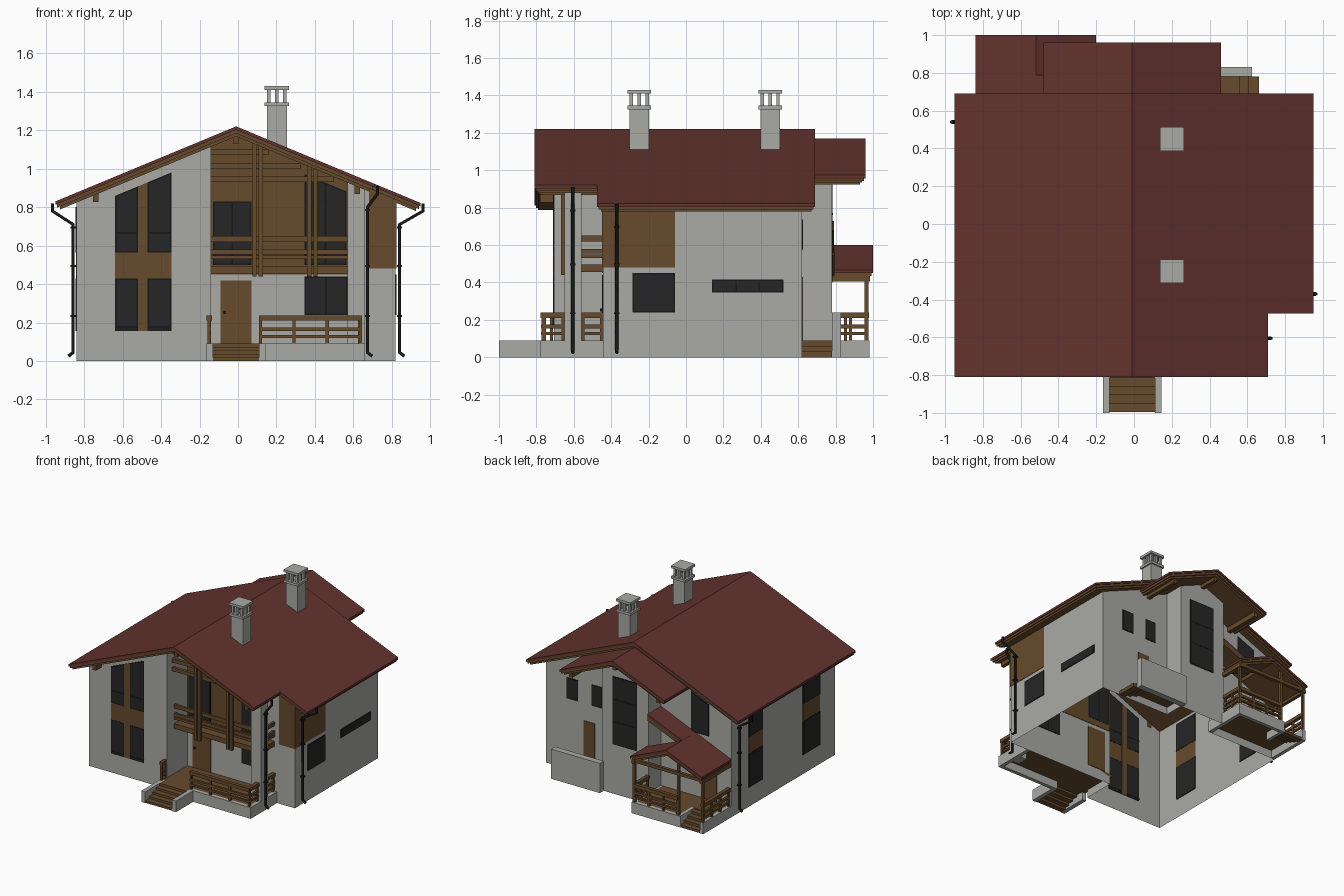
import bpy, bmesh
from mathutils import Vector

if "Cube" in bpy.data.objects:
    bpy.data.objects.remove(bpy.data.objects["Cube"])


def mat(name, r, g, b):
    m = bpy.data.materials.new(name)
    m.diffuse_color = (r, g, b, 1)
    m.use_nodes = True
    m.node_tree.nodes["Principled BSDF"].inputs["Base Color"].default_value = m.diffuse_color
    return m


GREY = mat("grey_plaster", .40, .40, .38)
WOOD = mat("brown_wood", .135, .069, .026)
RED = mat("red_roof", .125, .033, .028)
BLACK = mat("black_metal", .009, .009, .009)
GLASS = mat("dark_glass", .019, .019, .019)


def finish(name, bm, m):
    bmesh.ops.recalc_face_normals(bm, faces=bm.faces)
    me = bpy.data.meshes.new(name)
    bm.to_mesh(me)
    bm.free()
    me.materials.append(m)
    ob = bpy.data.objects.new(name, me)
    bpy.context.collection.objects.link(ob)
    return ob


def prism(name, axis, pts, a, b, m):
    """Extrude a 2D outline (u, z) along x or y from a to b."""
    def put(u, z, d):
        return (u, d, z) if axis == 'y' else (d, u, z)
    bm = bmesh.new()
    f = bm.faces.new([bm.verts.new(put(u, z, a)) for u, z in pts])
    r = bmesh.ops.extrude_face_region(bm, geom=[f])
    step = Vector(put(0, 0, b - a))
    for v in r['geom']:
        if isinstance(v, bmesh.types.BMVert):
            v.co += step
    return finish(name, bm, m)


def box(name, x0, x1, y0, y1, z0, z1, m):
    return prism(name, 'y', [(x0, z0), (x1, z0), (x1, z1), (x0, z1)], y0, y1, m)


def roof_z(x, ridge=1.22, xr=-.01):
    return ridge - .415 * abs(x - xr)


def plate(name, axis, at, u0, u1, z0, z1, m, t=.003):
    """Thin panel on a wall; z1 may be a function of the position."""
    top = z1 if callable(z1) else (lambda u: z1)
    pts = [(u0, z0), (u1, z0), (u1, top(u1)), (u0, top(u0))]
    return prism(name, axis, pts, at - t, at + t, m)


def window(name, axis, at, u0, u1, z0, z1, panes=1, bars=()):
    plate(name + "_frame", axis, at, u0, u1, z0, z1, BLACK, .0038)
    e = .008
    inner = (lambda u: z1(u) - e) if callable(z1) else z1 - e
    w = (u1 - u0 - e) / panes
    for i in range(panes):
        a = u0 + e + i * w
        plate(name + "_glass", axis, at, a, a + w - e, z0 + e, inner, GLASS, .0044)
    for z in bars:
        plate(name + "_bar", axis, at, u0, u1, z, z + .012, BLACK, .0048)


# house shell, open below
outline = [(-.84, -.706), (-.14, -.706), (-.14, -.445), (-.01, -.445), (.82, -.445), (.82, .62),
           (.2, .62), (.2, .78), (-.01, .78), (-.21, .78), (-.21, .62), (-.84, .62)]
bm = bmesh.new()
low = [bm.verts.new((x, y, 0)) for x, y in outline]
high = [bm.verts.new((x, y, roof_z(x) - (.09 if y > .7 else .04))) for x, y in outline]
n = len(outline)
for i in range(n):
    j = (i + 1) % n
    bm.faces.new([low[i], low[j], high[j], high[i]])
finish("house_walls", bm, GREY)


# roofs: red covering over a slightly inset brown soffit layer
def roof_side(name, xr, xe, zr, y0, y1, back_in=.02, front_in=.02):
    s = 1 if xe > xr else -1
    def z(x):
        return zr - .415 * abs(x - xr)
    for part, m, a, b, ins in (("covering", RED, 0, .018, 0), ("boards", WOOD, .018, .036, .01),
                               ("soffit", WOOD, .036, .052, .025)):
        x = xe - s * ins
        k = ins / .025
        prism(f"{name}_{part}", 'y', [(xr, zr - a), (x, z(x) - a), (x, z(x) - b), (xr, zr - b)],
              y0 + front_in * k, y1 - back_in * k, m)


roof_side("main_roof_left", -.01, -.95, 1.22, -.81, .69)
roof_side("main_roof_front_right", -.01, .71, 1.22, -.81, -.475, 0)
roof_side("main_roof_right", -.01, .95, 1.22, -.475, .69)
roof_side("bay_roof_left", -.01, -.48, 1.17, .6, .96, .02, 0)
roof_side("bay_roof_right", -.01, .46, 1.17, .6, .96, .02, 0)
roof_side("porch_roof_left", -.52, -.84, .6, .62, 1.0, .02, 0)
roof_side("porch_roof_right", -.52, -.2, .6, .79, 1.0, .02, 0)
roof_side("porch_roof_upper", -.21, -.52, .729, .62, .79, 0, 0)

# purlin ends under the verges
for x in (-.74, -.01, .62):
    box("front_purlin", x - .015, x + .015, -.78, -.44 if x > 0 else -.7,
        roof_z(x) - .09, roof_z(x) - .045, WOOD)
for x in (-.4, -.01, .38):
    box("bay_purlin", x - .015, x + .015, .62, .93, roof_z(x) - .135, roof_z(x) - .095, WOOD)

# chimneys with open caps
for y in (-.25, .45):
    box("chimney_shaft", .15, .255, y - .053, y + .053, 1.0, 1.33, GREY)
    box("chimney_collar", .138, .266, y - .063, y + .063, 1.325, 1.345, GREY)
    for dx in (-.042, 0, .042):
        for dy in (-.042, 0, .042):
            if dx or dy:
                box("chimney_post", .193 + dx, .211 + dx, y + dy - .009, y + dy + .009, 1.345, 1.41, GREY)
    box("chimney_cap", .138, .266, y - .063, y + .063, 1.41, 1.43, GREY)


def window_top(x):
    return roof_z(x) - .1


# front left windows with timber panels
F = -.706
for a, b in ((-.64, -.52), (-.47, -.345)):
    window("front_lower_window", 'y', F, a, b, .155, .43, 1, (.17,))
    window("front_upper_window", 'y', F, a, b, .565, window_top, 1, (.66,))
plate("front_panel", 'y', F, -.64, -.345, .43, .565, WOOD)
plate("front_mullion", 'y', F, -.52, -.47, .155, window_top, WOOD, .0045)

# recessed front wall: siding, windows and door
R = -.445
plate("loggia_siding_left", 'y', R, -.14, -.01, .45, lambda x: roof_z(x) - .045, WOOD)
plate("loggia_siding_right", 'y', R, -.01, .57, .45, lambda x: roof_z(x) - .045, WOOD)
window("loggia_window_left", 'y', R, -.13, .07, .5, .83, 2)
window("loggia_window_right", 'y', R, .345, .565, .5, window_top, 2)
window("terrace_window", 'y', R, .345, .57, .24, .44, 2)
plate("front_door", 'y', R, -.09, .07, .09, .42, WOOD, .0045)
box("door_handle", -.075, -.065, R - .015, R, .245, .26, BLACK)
plate("corner_siding_front", 'y', R, .68, .824, .48, lambda x: roof_z(x) - .045, WOOD)
plate("corner_siding_side", 'x', .82, -.448, -.06, .48, .83, WOOD)

# right side windows
window("side_window", 'x', .82, -.285, -.06, .24, .45)
window("strip_window", 'x', .82, .14, .52, .345, .415, 3)

# left side windows
for a, b in ((.22, .40), (-.51, -.29)):
    window("left_lower_window", 'x', -.84, a, b, .155, .43)
    plate("left_panel", 'x', -.84, a, b, .43, .565, WOOD)
    window("left_upper_window", 'x', -.84, a, b, .565, .8)

# back windows and doors
window("back_slanted_window", 'y', .62, -.64, -.48, .6, window_top)
window("back_small_window", 'y', .62, .53, .63, .57, .74)
window("back_small_window", 'y', .62, .315, .41, .57, .74)
window("bay_window", 'y', .78, -.11, .11, .4, .95, 1, (.58, .76))
plate("back_door", 'y', .62, .38, .48, .09, .43, WOOD, .0045)
plate("porch_door", 'y', .62, -.71, -.59, .09, .42, WOOD, .0045)


# railings along one axis
def bar(name, axis, at, u0, u1, z0, z1, t=.009):
    prism(name, axis, [(u0, z0), (u1, z0), (u1, z1), (u0, z1)], at - t, at + t, WOOD)


def railing(name, axis, at, u0, u1, z, posts):
    bar(name + "_handrail", axis, at, u0, u1, z + .12, z + .148, .014)
    bar(name + "_mid_rail", axis, at, u0, u1, z + .065, z + .085)
    bar(name + "_low_rail", axis, at, u0, u1, z + .03, z + .045)
    for i in range(posts):
        u = u0 + .008 + (u1 - u0 - .016) * i / (posts - 1)
        bar(name + "_post", axis, at, u - .008, u + .008, z, z + .13, .008)


# front terrace: grey kerbs, timber deck, steps between cheeks
box("terrace_deck", -.16, .65, -.77, -.445, .065, .089, WOOD)
box("terrace_kerb_front", .11, .66, -.78, -.75, 0, .09, GREY)
box("terrace_kerb_right", .63, .66, -.78, -.445, 0, .09, GREY)
for x in (-.165, .11):
    box("step_cheek", x, x + .035, -1, -.75, 0, .09, GREY)
for i in range(5):
    y = -.995 + i * .045
    box("front_step", -.13, .11, y, y + .047, i * .017, .018 * (i + 1), WOOD)
railing("terrace_rail_front", 'y', -.765, .11, .645, .09, 4)
railing("terrace_rail_right", 'x', .632, -.765, -.65, .09, 2)
railing("terrace_rail_right", 'x', .632, -.56, -.445, .09, 2)
railing("terrace_rail_left", 'x', -.15, -.77, -.71, .09, 2)

# corner pier and balcony
prism("corner_pier", 'y', [(.57, 0), (.66, 0), (.66, roof_z(.66) - .045), (.57, roof_z(.57) - .045)],
      -.65, -.56, GREY)
box("balcony_floor", -.14, .64, -.62, -.445, .455, .495, WOOD)
for z0, z1 in ((.53, .55), (.555, .58), (.62, .65)):
    bar("balcony_rail_front", 'y', -.61, -.14, .57, z0, z1)
    bar("balcony_rail_side", 'x', .632, -.56, -.445, z0, z1)

# paired timber columns and gable slats
for x in (.075, .36):
    for dx in (0, .032):
        prism("timber_column", 'y', [(x + dx, .44), (x + dx + .022, .44),
              (x + dx + .022, roof_z(x + dx) - .05), (x + dx, roof_z(x + dx) - .05)], -.668, -.645, WOOD)
for z in (.93, 1.0, 1.07):
    bar("gable_slat", 'y', -.632, -.14, (1.17 - z - .03) / .415 - .01, z, z + .03, .012)

# back porch: base, inset steps, railings, posts and beams
box("porch_deck", -.82, -.21, .62, .8, .065, .089, WOOD)
box("porch_deck_back", -.62, -.21, .8, .97, .065, .089, WOOD)
box("porch_kerb_left", -.84, -.81, .62, .98, 0, .09, GREY)
box("porch_kerb_right", -.23, -.2, .62, .98, 0, .09, GREY)
box("porch_kerb_back", -.62, -.2, .95, .98, 0, .09, GREY)
box("porch_kerb_inner", -.635, -.61, .8, .98, 0, .09, GREY)
for i in range(4):
    box("porch_step", -.81, -.635, .93 - i * .045, .977 - i * .045, i * .018, .02 * (i + 1), WOOD)
railing("porch_rail_back", 'y', .965, -.61, -.21, .09, 4)
railing("porch_rail_left", 'x', -.825, .63, .97, .09, 4)
railing("porch_rail_right", 'x', -.215, .79, .97, .09, 3)
for x in (-.825, -.61, -.215):
    box("porch_post", x - .01, x + .01, .955, .975, .09, roof_z(x, .6, -.52) - .045, WOOD)
for x in (-.825, -.215):
    box("porch_beam", x - .013, x + .013, .62 if x < -.5 else .78, .985, .405, .435, WOOD)
box("porch_tie_beam", -.825, -.215, .955, .98, .415, .44, WOOD)

# back entrance landing, steps and parapet
box("back_landing", .2, .56, .62, .78, .06, .09, WOOD)
for i in range(3):
    box("back_step", .5 + i * .053, .555 + i * .053, .62, .78, .04 - i * .02, .09 - i * .03, WOOD)
box("back_parapet", .19, .625, .78, .83, 0, .24, GREY)


# downpipes with wall clips
def downpipe(s, x, y, elbow, top_x, top_z):
    cu = bpy.data.curves.new("downpipe", 'CURVE')
    cu.dimensions = '3D'
    cu.bevel_depth = .01
    cu.bevel_resolution = 1
    path = [(x + s * .025, .025), (x, .045), (x, elbow), (top_x, top_z - .04), (top_x, top_z)]
    sp = cu.splines.new('POLY')
    sp.points.add(len(path) - 1)
    for p, (px, pz) in zip(sp.points, path):
        p.co = (px, y, pz, 1)
    cu.use_fill_caps = True
    cu.materials.append(BLACK)
    bpy.context.collection.objects.link(bpy.data.objects.new("downpipe", cu))
    for z in (.23, .49, elbow - .02):
        box("downpipe_clip", x - .014, x + .014, y - .014, y + .014, z, z + .01, BLACK)


downpipe(-1, -.857, .54, .71, -.965, .82)
downpipe(1, .84, -.37, .71, .962, .82)
downpipe(1, .673, -.605, .80, .725, .91)
